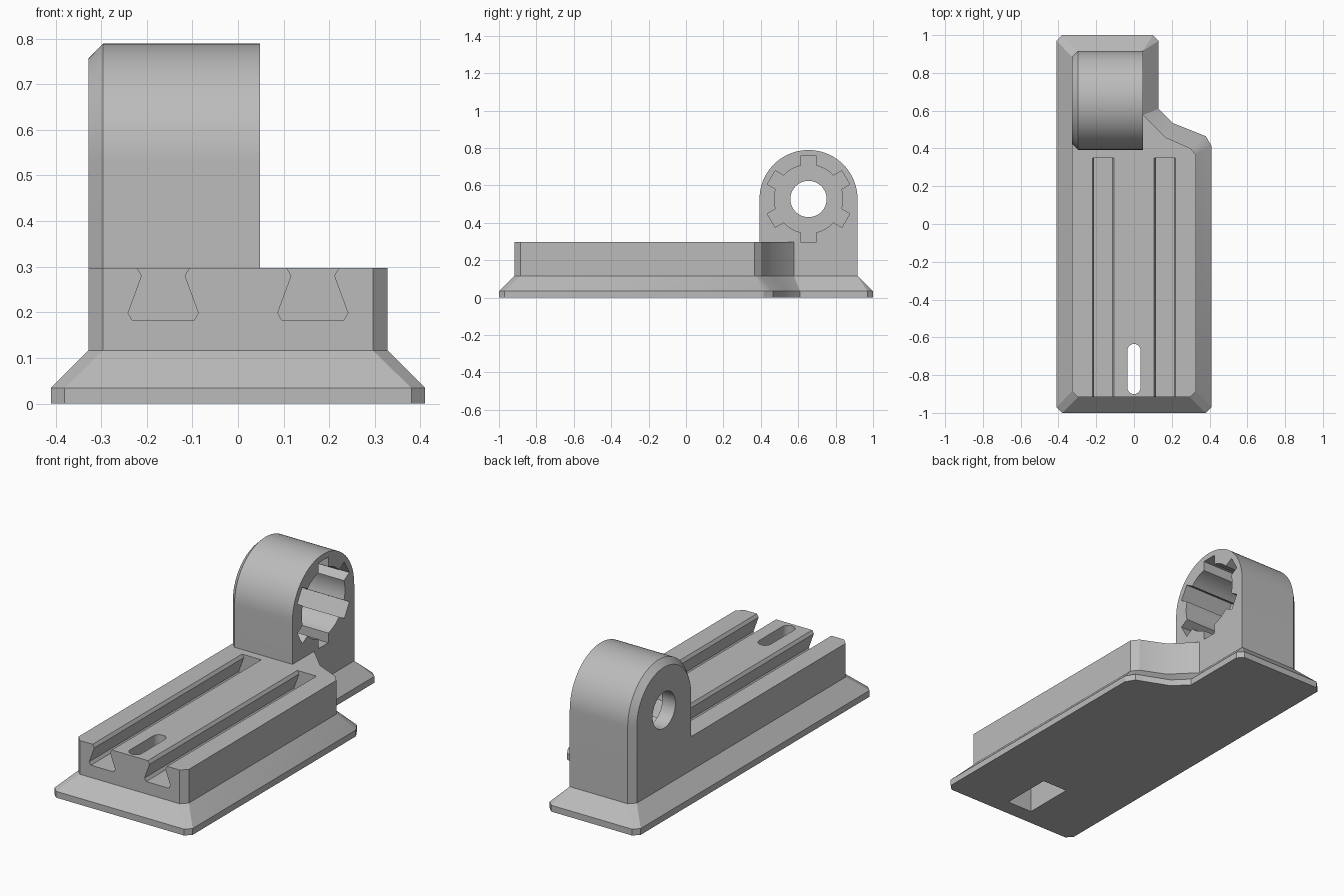
import bpy
import bmesh
from math import sin, cos, pi, radians

if "Cube" in bpy.data.objects:
    bpy.data.objects.remove(bpy.data.objects["Cube"], do_unlink=True)

GREY = (0.5, 0.5, 0.5, 1)
grey = bpy.data.materials.new("plain grey")
grey.use_nodes = True
grey.diffuse_color = GREY
grey.node_tree.nodes["Principled BSDF"].inputs["Base Color"].default_value = GREY


def loft(name, rings):
    """Closed solid through rings with equal point counts."""
    bm = bmesh.new()
    loops = [[bm.verts.new(p) for p in ring] for ring in rings]
    n = len(loops[0])
    for a, b in zip(loops, loops[1:]):
        for i in range(n):
            j = (i + 1) % n
            bm.faces.new((a[i], a[j], b[j], b[i]))
    bm.faces.new(loops[0][::-1])
    bm.faces.new(loops[-1])
    bmesh.ops.remove_doubles(bm, verts=bm.verts, dist=0.0001)
    bmesh.ops.recalc_face_normals(bm, faces=bm.faces)
    mesh = bpy.data.meshes.new(name)
    bm.to_mesh(mesh)
    bm.free()
    obj = bpy.data.objects.new(name, mesh)
    bpy.context.collection.objects.link(obj)
    mesh.materials.append(grey)
    return obj


def along_z(pts, z):
    return [(x, y, z) for x, y in pts]


def along_x(pts, x):
    return [(x, y, z) for y, z in pts]


def along_y(pts, y):
    return [(x, y, z) for x, z in pts]


def combine(target, tool, operation):
    """Apply a boolean and discard the tool."""
    tool.hide_render = True
    mod = target.modifiers.new(operation.lower(), "BOOLEAN")
    mod.operation = operation
    mod.solver = "EXACT"
    mod.object = tool
    bpy.context.view_layer.objects.active = target
    bpy.ops.object.modifier_apply(modifier=mod.name)
    bpy.data.objects.remove(tool, do_unlink=True)


# Stepped base with a sloping flange
foot = [(-0.41, -0.97), (-0.38, -1), (0.38, -1), (0.41, -0.97), (0.41, 0.415),
        (0.38, 0.465), (0.205, 0.535), (0.13, 0.61), (0.13, 0.97), (0.1, 1),
        (-0.38, 1), (-0.41, 0.97)]
deck = [(-0.328, -0.885), (-0.296, -0.917), (0.296, -0.917), (0.328, -0.885), (0.328, 0.365),
        (0.3, 0.4), (0.165, 0.46), (0.048, 0.577), (0.048, 0.917), (0.048, 0.917),
        (-0.296, 0.917), (-0.328, 0.885)]
base = loft("mounting_base", [along_z(foot, 0), along_z(foot, 0.034),
                              along_z(deck, 0.116), along_z(deck, 0.297)])

# Round-topped tower, chamfered on its outer side
CY, CZ = 0.655, 0.527


def arch(r):
    arc = [(CY + r * cos(pi * i / 48), CZ + r * sin(pi * i / 48)) for i in range(49)]
    return [(CY + r, 0.2)] + arc + [(CY - r, 0.2)]


tower = loft("tower", [along_x(arch(0.23), -0.328), along_x(arch(0.262), -0.296),
                       along_x(arch(0.262), 0.048)])
combine(base, tower, "UNION")

# Through bore
bore = [(CY + 0.097 * cos(2 * pi * i / 48), CZ + 0.097 * sin(2 * pi * i / 48)) for i in range(48)]
combine(base, loft("bore", [along_x(bore, -0.5), along_x(bore, 0.2)]), "DIFFERENCE")

# Splined socket with six square notches
socket = []
for k in range(6):
    mid = radians(30 + 60 * k)
    for u, v in ((0.178, -0.042), (0.23, -0.042), (0.23, 0.042), (0.178, 0.042)):
        socket.append((CY + u * cos(mid) - v * sin(mid), CZ + u * sin(mid) + v * cos(mid)))
    for i in range(1, 8):
        a = mid + radians(13.3 + 33.4 * i / 8)
        socket.append((CY + 0.183 * cos(a), CZ + 0.183 * sin(a)))
combine(base, loft("socket", [along_x(socket, -0.25), along_x(socket, 0.1)]), "DIFFERENCE")

# Two dovetail grooves, open at the front
half = [(0.067, 0.182), (0.077, 0.198), (0.047, 0.28), (0.057, 0.297), (0.057, 0.35)]
for cx in (-0.164, 0.164):
    pts = [(cx + x, z) for x, z in half] + [(cx - x, z) for x, z in reversed(half)]
    combine(base, loft("groove", [along_y(pts, -1.2), along_y(pts, 0.35)]), "DIFFERENCE")

# Rounded slot with a wider pocket beneath
slot = []
for cy, start in ((-0.67, 0), (-0.865, pi)):
    slot += [(0.035 * cos(start + pi * i / 12), cy + 0.035 * sin(start + pi * i / 12))
             for i in range(13)]
combine(base, loft("slot", [along_z(slot, -0.1), along_z(slot, 0.5)]), "DIFFERENCE")
pocket = [(-0.075, -0.91), (0.075, -0.91), (0.075, -0.63), (-0.075, -0.63)]
combine(base, loft("pocket", [along_z(pocket, -0.1), along_z(pocket, 0.15)]), "DIFFERENCE")

# Smooth curved walls, keep edges crisp
bpy.ops.object.select_all(action="DESELECT")
base.select_set(True)
bpy.context.view_layer.objects.active = base
bpy.ops.object.shade_smooth_by_angle(angle=radians(25))
